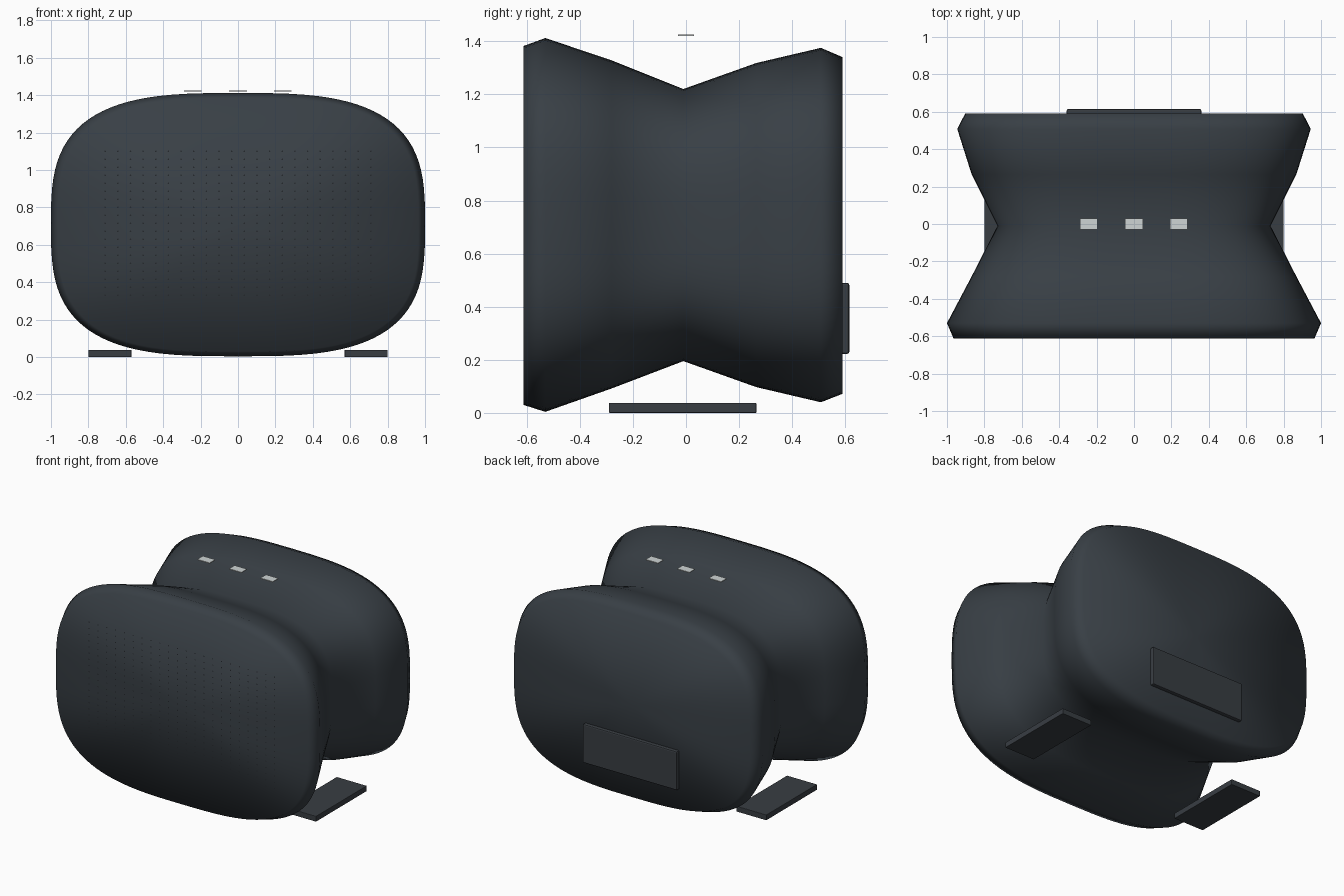
import bpy, bmesh, math

if "Cube" in bpy.data.objects:
    bpy.data.objects.remove(bpy.data.objects["Cube"])


def material(name, rgb):
    m = bpy.data.materials.new(name)
    m.diffuse_color = (*rgb, 1)
    m.use_nodes = True
    m.node_tree.nodes["Principled BSDF"].inputs["Base Color"].default_value = m.diffuse_color
    return m


SHELL = material("charcoal shell", (0.040, 0.050, 0.060))
TRIM = material("dark grey trim", (0.040, 0.047, 0.055))
HOLE = material("near black holes", (0.018, 0.021, 0.025))
LIGHT = material("pale grey lights", (0.62, 0.66, 0.66))


def finish(bm, name, mat):
    bmesh.ops.recalc_face_normals(bm, faces=bm.faces)
    me = bpy.data.meshes.new(name)
    bm.to_mesh(me)
    bm.free()
    me.materials.append(mat)
    ob = bpy.data.objects.new(name, me)
    bpy.context.collection.objects.link(ob)
    return ob


def box(name, lo, hi, mat, bevel=0.0):
    bm = bmesh.new()
    bmesh.ops.create_cube(bm, size=1)
    for v in bm.verts:
        v.co = [(a + b) / 2 + c * (b - a) for a, b, c in zip(lo, hi, v.co)]
    if bevel:
        bmesh.ops.bevel(bm, geom=bm.edges[:], offset=bevel, segments=2,
                        profile=0.5, affect='EDGES')
    return finish(bm, name, mat)


# Pinched shell: rounded-rectangle sections lofted from front to back
SECTIONS = [  # y, half width, bottom, top
    (-0.612, 0.965, 0.030, 1.382),
    (-0.530, 1.000, 0.004, 1.412),
    (-0.280, 0.868, 0.092, 1.328),
    (-0.010, 0.730, 0.195, 1.220),
    (0.265, 0.868, 0.097, 1.318),
    (0.508, 0.945, 0.040, 1.375),
    (0.590, 0.903, 0.072, 1.340),
]
N, POWER = 96, 3.1


def section_point(i, half, lo, hi):
    a = 2 * math.pi * i / N
    c, s = math.cos(a), math.sin(a)
    x = math.copysign(abs(c) ** (2 / POWER), c) * half
    z = math.copysign(abs(s) ** (2 / POWER), s) * (hi - lo) / 2
    return x, z + (lo + hi) / 2


bm = bmesh.new()
rings = [[bm.verts.new((p[0], y, p[1])) for p in
          (section_point(i, half, lo, hi) for i in range(N))]
         for y, half, lo, hi in SECTIONS]
for a, b in zip(rings, rings[1:]):
    for i in range(N):
        j = (i + 1) % N
        bm.faces.new((a[i], a[j], b[j], b[i]))
# Flat end panels
for ring, (y, half, lo, hi) in ((rings[0], SECTIONS[0]), (rings[-1], SECTIONS[-1])):
    centre = bm.verts.new((0, y, (lo + hi) / 2))
    for i in range(N):
        bm.faces.new((ring[i], ring[(i + 1) % N], centre))
for f in bm.faces:
    f.smooth = True
finish(bm, "shell", SHELL)

# Speaker perforations on the front panel
bm = bmesh.new()
COLS, ROWS, R = 22, 19, 0.0045
for c in range(COLS):
    for r in range(ROWS):
        x = -0.71 + 1.42 * c / (COLS - 1)
        z = 0.33 + 0.77 * r / (ROWS - 1)
        bm.faces.new([bm.verts.new((x + R * math.cos(k * math.pi / 3), -0.6135,
                                    z + R * math.sin(k * math.pi / 3)))
                      for k in range(6)])
for f in bm.faces:
    f.normal_update()
    if f.normal.y > 0:
        f.normal_flip()
me = bpy.data.meshes.new("speaker_holes")
bm.to_mesh(me)
bm.free()
me.materials.append(HOLE)
bpy.context.collection.objects.link(bpy.data.objects.new("speaker_holes", me))

# Rear connector plate
box("rear_plate", (-0.36, 0.575, 0.222), (0.36, 0.615, 0.49), TRIM, 0.008)

# Feet and indicator lights
for side, x in (("left", -0.685), ("right", 0.685)):
    box(side + "_foot", (x - 0.115, -0.29, 0.0), (x + 0.115, 0.265, 0.038), TRIM, 0.003)
for side, x in (("left", -0.243), ("middle", 0.0), ("right", 0.24)):
    box(side + "_light", (x - 0.047, -0.03, 1.419), (x + 0.047, 0.03, 1.425), LIGHT)
